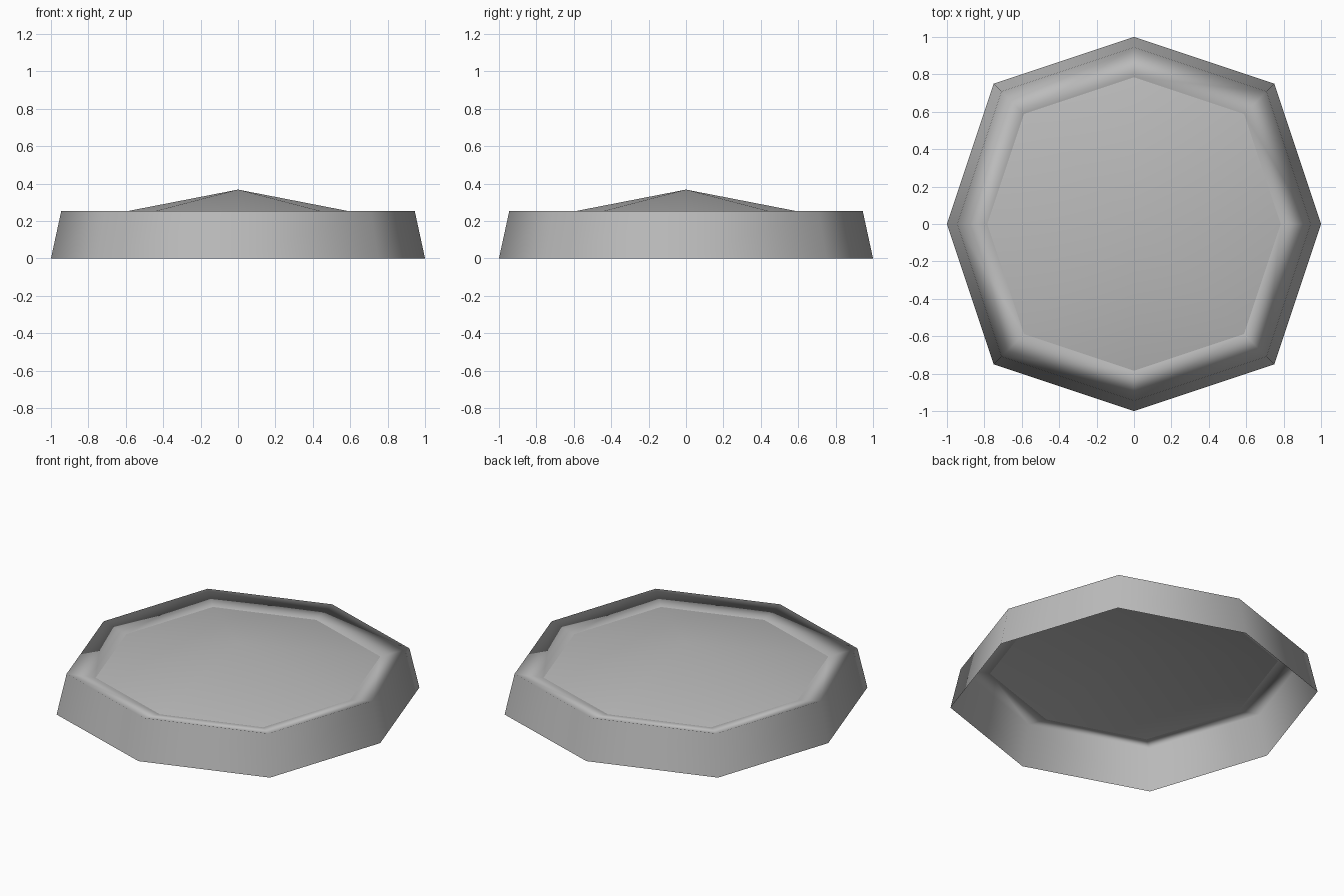
import bpy
import bmesh

cube = bpy.data.objects.get("Cube")
if cube:
    bpy.data.objects.remove(cube, do_unlink=True)

# Plain grey finish
grey = bpy.data.materials.new("mid_grey")
grey.use_nodes = True
colour = (0.5, 0.5, 0.5, 1.0)
grey.diffuse_color = colour
grey.node_tree.nodes["Principled BSDF"].inputs["Base Color"].default_value = colour

# Corner directions: on the axes the octagon is a little narrower than on the diagonals
D = 0.75
CORNERS = [(1, 0), (D, D), (0, 1), (-D, D), (-1, 0), (-D, -D), (0, -1), (D, -D)]

bm = bmesh.new()


def ring(radius, z):
    return [bm.verts.new((x * radius, y * radius, z)) for x, y in CORNERS]


def bridge(lower, upper):
    n = len(lower)
    for i in range(n):
        j = (i + 1) % n
        bm.faces.new((lower[i], lower[j], upper[j], upper[i]))


# Sloping outer wall, open underneath, and the bevelled rim dipping inward
base = ring(1.0, 0.0)
rim = ring(0.945, 0.253)
inner = ring(0.785, 0.215)
bridge(base, rim)
bridge(rim, inner)

# Shallow peaked top
peak = bm.verts.new((0, 0, 0.368))
for i, v in enumerate(inner):
    bm.faces.new((v, inner[(i + 1) % len(inner)], peak))

# Smooth everywhere except the crease around the top
for f in bm.faces:
    f.smooth = True
for i, v in enumerate(inner):
    bm.edges.get((v, inner[(i + 1) % len(inner)])).smooth = False

mesh = bpy.data.meshes.new("octagonal_cap")
bm.to_mesh(mesh)
bm.free()
mesh.materials.append(grey)
cap = bpy.data.objects.new("octagonal_cap", mesh)
bpy.context.collection.objects.link(cap)

# The broad wall faces lead the smooth shading at the rim
shading = cap.modifiers.new("wall_shading", 'WEIGHTED_NORMAL')
shading.mode = 'FACE_AREA'
shading.weight = 100
shading.keep_sharp = True
